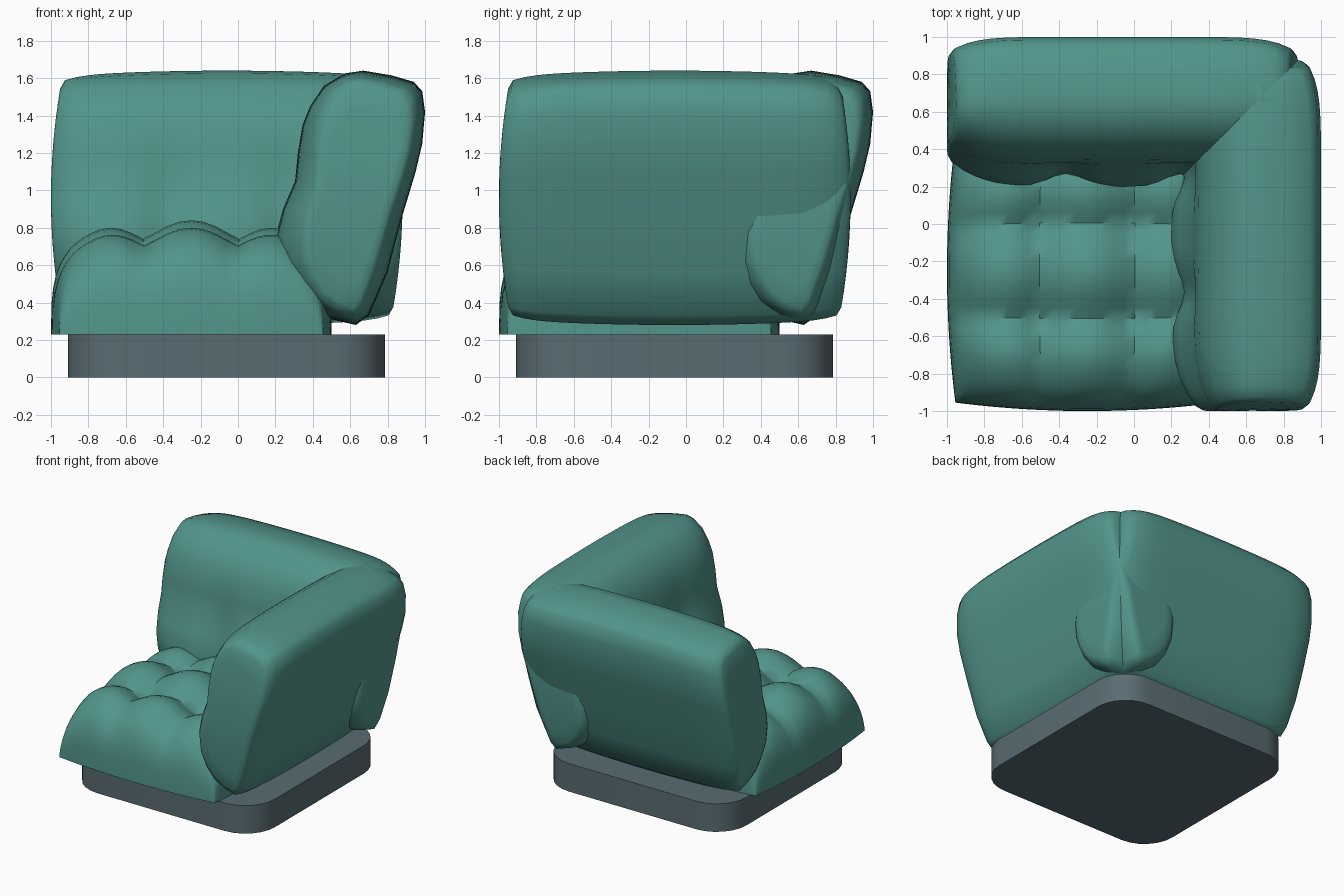
import bpy, bmesh, math

cube = bpy.data.objects.get("Cube")
if cube:
    bpy.data.objects.remove(cube, do_unlink=True)


def material(name, colour):
    mat = bpy.data.materials.new(name)
    mat.use_nodes = True
    mat.diffuse_color = colour
    mat.node_tree.nodes["Principled BSDF"].inputs["Base Color"].default_value = colour
    return mat


teal = material("teal_fabric", (0.085, 0.30, 0.26, 1))
slate = material("slate_base", (0.10, 0.15, 0.17, 1))


def finish(bm, name, mat, angle):
    bmesh.ops.recalc_face_normals(bm, faces=bm.faces[:])
    mesh = bpy.data.meshes.new(name)
    bm.to_mesh(mesh)
    bm.free()
    obj = bpy.data.objects.new(name, mesh)
    bpy.context.collection.objects.link(obj)
    mesh.materials.append(mat)
    bpy.ops.object.select_all(action='DESELECT')
    obj.select_set(True)
    bpy.context.view_layer.objects.active = obj
    bpy.ops.object.shade_smooth_by_angle(angle=math.radians(angle))
    return obj


# Base: a slab with rounded vertical corners
bm = bmesh.new()
bmesh.ops.create_cube(bm, size=1)
for v in bm.verts:
    v.co = (v.co.x * 1.695 - 0.0625, v.co.y * 1.695 - 0.0625, (v.co.z + 0.5) * 0.23)
uprights = [e for e in bm.edges if abs(e.verts[0].co.z - e.verts[1].co.z) > 0.1]
bmesh.ops.bevel(bm, geom=uprights, offset=0.27, segments=6, profile=0.5, affect='EDGES')
finish(bm, "base", slate, 20)


# Seat cushion: a domed square with three by three soft tufts
def dome(u):
    return max(0, 1 - abs(u) ** 3.3) ** 0.3


def crease(u):
    return 1 - abs(math.sin(1.5 * math.pi * (u + 1 / 3))) if abs(u) < 2 / 3 else 0


N = 36
bm = bmesh.new()
grid = []
for i in range(N + 1):
    row = []
    for j in range(N + 1):
        u, v = (math.sin(math.pi * (k / N - 0.5)) for k in (i, j))
        rise = dome(u) * dome(v)
        z = 0.23 + rise * (0.61 - 0.10 * (crease(u) + crease(v)))
        row.append(bm.verts.new((-0.25 + 0.75 * u * (1 - 0.06 * v * v),
                                 -0.25 + 0.75 * v * (1 - 0.06 * u * u), z)))
    grid.append(row)
for i in range(N):
    for j in range(N):
        bm.faces.new((grid[i][j], grid[i + 1][j], grid[i + 1][j + 1], grid[i][j + 1]))
rim = [e for e in bm.edges if e.is_boundary]
bmesh.ops.holes_fill(bm, edges=rim, sides=0)
finish(bm, "seat_cushion", teal, 50)


# Upright cushions: a leaning section lofted along its length with pillowed ends
SECTION = [(0.63, 0.28), (0.70, 0.33), (0.80, 0.56), (0.875, 0.85), (0.95, 1.1),
           (0.985, 1.25), (1.0, 1.42), (0.985, 1.53), (0.94, 1.58), (0.82, 1.615),
           (0.67, 1.64), (0.57, 1.625), (0.46, 1.56), (0.385, 1.45), (0.345, 1.35),
           (0.32, 1.2), (0.305, 1.05), (0.24, 0.9), (0.2, 0.75), (0.21, 0.6),
           (0.27, 0.48), (0.36, 0.38), (0.48, 0.315)]


def pillow_point(t, k, d, z):
    a = abs(t)
    inner = max(0, (0.62 - d) / 0.42)
    outer = min(1, max(0, (d - 0.6) / 0.15))
    # button dips on the inner face
    dip = sum(math.exp(-((t - c) / 0.13) ** 2) for c in (-1 / 3, 1 / 3))
    dip *= 0.07 * math.exp(-((z - 0.78) / 0.33) ** 2)
    d += inner * (dip + 0.15 * a ** 6) - outer * 0.07 * a ** 8
    z = 0.96 + (z - 0.96) * (1 - 0.04 * a ** 2 - 0.045 * a ** 10)
    # shrink towards the section centre to close the ends
    d, z = 0.63 + (d - 0.63) * k, 0.96 + (z - 0.96) * k
    along = -0.06 + 0.94 * t * (1 - 0.065 * ((z - 0.96) / 0.65) ** 2)
    return along, d, z


def upright_cushion(name, swap):
    caps = [(1, 0.94), (1, 0.75), (1, 0.5), (1, 0.25)]
    body = [(0.98 * i / 15, 1) for i in range(-15, 16)]
    stations = [(-t, k) for t, k in reversed(caps)] + body + caps
    bm = bmesh.new()
    rings = []
    for t, k in stations:
        ring = []
        for d, z in SECTION:
            x, y, h = pillow_point(t, k, d, z)
            ring.append(bm.verts.new((y, x, h) if swap else (x, y, h)))
        rings.append(ring)
    n = len(SECTION)
    for a, b in zip(rings, rings[1:]):
        for i in range(n):
            j = (i + 1) % n
            bm.faces.new((a[i], a[j], b[j], b[i]))
    bm.faces.new(rings[0])
    bm.faces.new(rings[-1])
    finish(bm, name, teal, 60)


upright_cushion("back_cushion", False)
upright_cushion("left_side_cushion", True)
